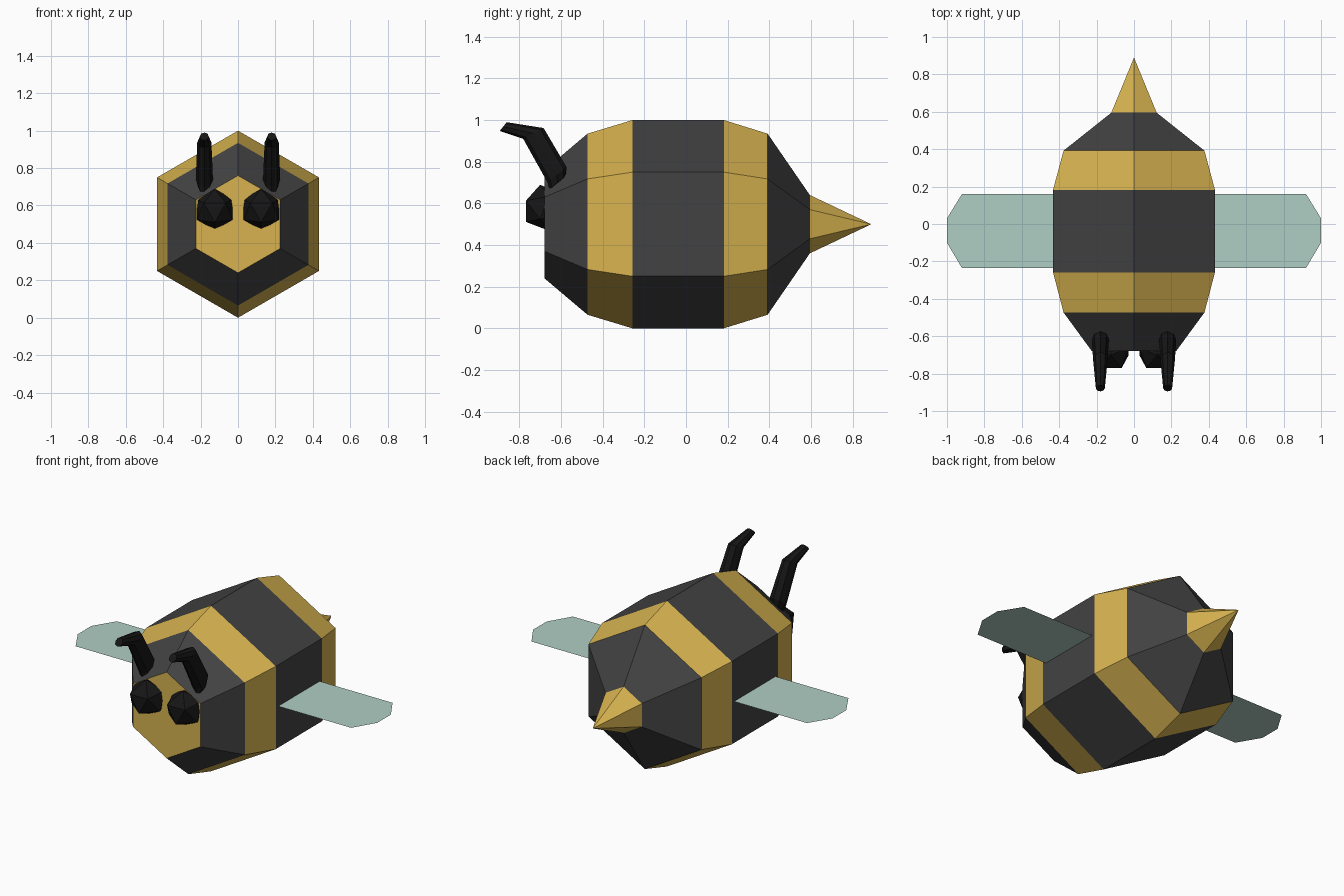
import bpy, bmesh, math
from mathutils import Vector

if "Cube" in bpy.data.objects:
    bpy.data.objects.remove(bpy.data.objects["Cube"])


def material(name, rgb):
    m = bpy.data.materials.new(name)
    m.diffuse_color = (*rgb, 1)
    m.use_nodes = True
    m.node_tree.nodes["Principled BSDF"].inputs["Base Color"].default_value = m.diffuse_color
    return m


YELLOW = material("yellow", (0.68, 0.45, 0.08))
DARK = material("dark_grey", (0.055, 0.055, 0.055))
BLACK = material("black", (0.008, 0.008, 0.008))
WING = material("pale_green", (0.43, 0.62, 0.55))


def finish(name, bm, mats):
    bmesh.ops.recalc_face_normals(bm, faces=bm.faces)
    mesh = bpy.data.meshes.new(name)
    bm.to_mesh(mesh)
    bm.free()
    for m in mats:
        mesh.materials.append(m)
    ob = bpy.data.objects.new(name, mesh)
    bpy.context.collection.objects.link(ob)
    return ob


def bridge(bm, a, b, mat=0):
    n = len(a)
    for i in range(n):
        j = (i + 1) % n
        bm.faces.new((a[i], a[j], b[j], b[i])).material_index = mat


# Body: hexagonal rings along y with alternating bands, ending in a sting
bm = bmesh.new()
profile = [(-0.68, 0.26), (-0.473, 0.435), (-0.258, 0.5),
           (0.182, 0.5), (0.392, 0.435), (0.595, 0.14)]
rings = [[bm.verts.new((r * math.sin(k * math.pi / 3), y, 0.5 + r * math.cos(k * math.pi / 3)))
          for k in range(6)] for y, r in profile]
bm.faces.new(rings[0]).material_index = 0
for i in range(5):
    bridge(bm, rings[i], rings[i + 1], (i + 1) % 2)
tip = bm.verts.new((0, 0.89, 0.5))
for k in range(6):
    bm.faces.new((rings[-1][k], rings[-1][(k + 1) % 6], tip)).material_index = 0
finish("striped_body", bm, [YELLOW, DARK])

# Antenna cross-sections: lower-front point, upper-rear point (y, z), half width
sections = [((-0.655, 0.667), (-0.578, 0.73), 0.032),
            ((-0.665, 0.70), (-0.574, 0.775), 0.046),
            ((-0.782, 0.91), (-0.684, 0.962), 0.038),
            ((-0.895, 0.948), (-0.861, 0.99), 0.024)]

for side, label in ((-1, "left"), (1, "right")):
    # Wing: flat sheet with clipped corners
    bm = bmesh.new()
    outline = [(0.42, -0.235), (0.92, -0.235), (1, -0.10), (1, 0.03), (0.92, 0.16), (0.42, 0.16)]
    face = bm.faces.new([bm.verts.new((side * x, y, 0.5)) for x, y in outline])
    face.normal_update()
    if face.normal.z < 0:
        face.normal_flip()
    mesh_ob = bpy.data.meshes.new(label + "_wing")
    bm.to_mesh(mesh_ob)
    bm.free()
    mesh_ob.materials.append(WING)
    bpy.context.collection.objects.link(bpy.data.objects.new(label + "_wing", mesh_ob))

    # Eye: icosahedron with one triangle facing forward, pointing down
    bm = bmesh.new()
    R = 0.112
    for depth, rad, start in ((0.795, 0.607, 30), (0.188, 0.982, 90),
                              (-0.188, 0.982, 30), (-0.795, 0.607, 90)):
        for k in range(3):
            a = math.radians(start + 120 * k)
            bm.verts.new((side * 0.124 + R * rad * math.cos(a), -0.68 - R * depth,
                          0.579 + R * rad * math.sin(a)))
    bmesh.ops.convex_hull(bm, input=bm.verts)
    finish(label + "_eye", bm, [BLACK])

    # Antenna: bent, tapering eight-sided tube
    bm = bmesh.new()
    tube = []
    for a, b, w in sections:
        a, b = Vector((0, *a)), Vector((0, *b))
        c, d = (a + b) / 2, (b - a) / 2
        ring = []
        for k in range(8):
            t = k * math.pi / 4
            p = c + d * math.cos(t)
            ring.append(bm.verts.new((side * 0.18 + w * math.sin(t), p.y, p.z)))
        tube.append(ring)
    for a, b in zip(tube, tube[1:]):
        bridge(bm, a, b)
    bm.faces.new(tube[0])
    bm.faces.new(tube[-1])
    finish(label + "_antenna", bm, [BLACK])
